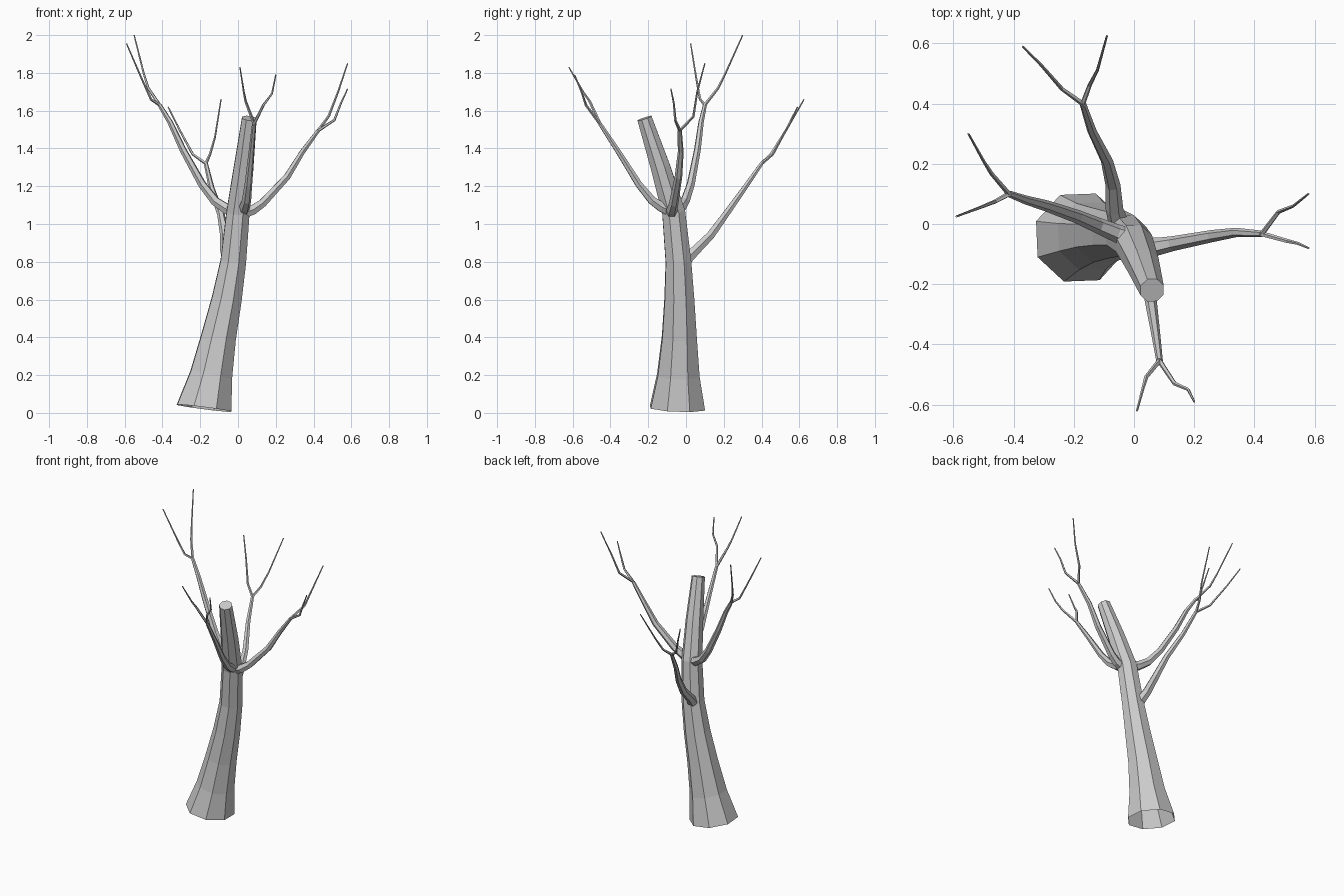
import bpy, bmesh, math
from mathutils import Vector


def tube(name, pts, radii, sides, phase=0.0, start_dir=None, cap_start=True):
    """Sweep a tapering polygon ring along a path."""
    pts = [Vector(p) for p in pts]
    n = len(pts)
    if len(radii) == 2:
        radii = [radii[0] + (radii[1] - radii[0]) * i / (n - 1) for i in range(n)]
    bm = bmesh.new()
    u = Vector((1, 0, 0))
    rings = []
    for i, p in enumerate(pts):
        a = (p - pts[i - 1]).normalized() if i else Vector()
        b = (pts[i + 1] - p).normalized() if i < n - 1 else Vector()
        t = (a + b).normalized()
        if i == 0 and start_dir:
            t = Vector(start_dir).normalized()
        if i == 0 and abs(t.x) > 0.8:
            u = Vector((0, 1, 0))
        u = (u - t * u.dot(t)).normalized()
        v = t.cross(u)
        ring = []
        for k in range(sides):
            ang = phase + 2 * math.pi * k / sides
            ring.append(bm.verts.new(p + (u * math.cos(ang) + v * math.sin(ang)) * radii[i]))
        rings.append(ring)
    for r0, r1 in zip(rings, rings[1:]):
        for k in range(sides):
            j = (k + 1) % sides
            bm.faces.new((r0[k], r0[j], r1[j], r1[k]))
    bm.faces.new(rings[-1])
    if cap_start:
        bm.faces.new(rings[0][::-1])
    me = bpy.data.meshes.new(name)
    bm.to_mesh(me)
    bm.free()
    ob = bpy.data.objects.new(name, me)
    bpy.context.collection.objects.link(ob)
    return ob


# Leaning trunk: flared and open at the base, cut flat at the top
tube("trunk",
     [(-0.18, -0.045, 0.025), (-0.142, -0.04, 0.2), (-0.103, -0.035, 0.4),
      (-0.06, -0.035, 0.6), (-0.025, -0.04, 0.8), (0.0, -0.065, 1.06),
      (0.03, -0.135, 1.3), (0.06, -0.22, 1.56)],
     [0.156, 0.12, 0.099, 0.085, 0.073, 0.066, 0.056, 0.042],
     8, math.radians(25), (0.13, 0.04, 1), cap_start=False)

# Each limb: path, then its two forked twigs
limbs = {
    "front": ([(0.025, -0.08, 1.07), (0.035, -0.13, 1.09), (0.045, -0.18, 1.125),
               (0.055, -0.25, 1.21), (0.07, -0.35, 1.37), (0.085, -0.455, 1.53)],
              [(0.04, -0.51, 1.65), (0.03, -0.545, 1.7), (0.01, -0.62, 1.83)],
              [(0.135, -0.53, 1.63), (0.18, -0.55, 1.69), (0.2, -0.59, 1.79)]),
    "right": ([(0.03, -0.075, 1.06), (0.08, -0.075, 1.075), (0.13, -0.065, 1.11),
               (0.26, -0.04, 1.25), (0.34, -0.028, 1.38), (0.425, -0.033, 1.495)],
              [(0.48, 0.04, 1.57), (0.53, 0.06, 1.7), (0.58, 0.1, 1.85)],
              [(0.51, -0.057, 1.55), (0.545, -0.065, 1.64), (0.58, -0.08, 1.715)]),
    "left": ([(-0.01, -0.05, 1.065), (-0.06, -0.03, 1.08), (-0.12, -0.005, 1.12),
              (-0.19, 0.025, 1.21), (-0.29, 0.06, 1.39), (-0.36, 0.08, 1.54),
              (-0.415, 0.1, 1.63)],
             [(-0.475, 0.17, 1.72), (-0.5, 0.21, 1.8), (-0.55, 0.3, 2.0)],
             [(-0.46, 0.075, 1.66), (-0.51, 0.055, 1.77), (-0.59, 0.025, 1.955)]),
    "back": ([(-0.05, 0.0, 0.81), (-0.065, 0.05, 0.86), (-0.07, 0.13, 0.94),
              (-0.09, 0.21, 1.05), (-0.14, 0.31, 1.19), (-0.17, 0.4, 1.32)],
             [(-0.148, 0.46, 1.37), (-0.122, 0.51, 1.46), (-0.09, 0.625, 1.66)],
             [(-0.24, 0.45, 1.37), (-0.31, 0.53, 1.5), (-0.37, 0.59, 1.62)]),
}
for side, (path, twig_a, twig_b) in limbs.items():
    tube(side + "_branch", path, [0.034, 0.011], 6)
    for label, twig in (("a", twig_a), ("b", twig_b)):
        tube(f"{side}_twig_{label}", [path[-1]] + twig, [0.009, 0.0035], 5)
